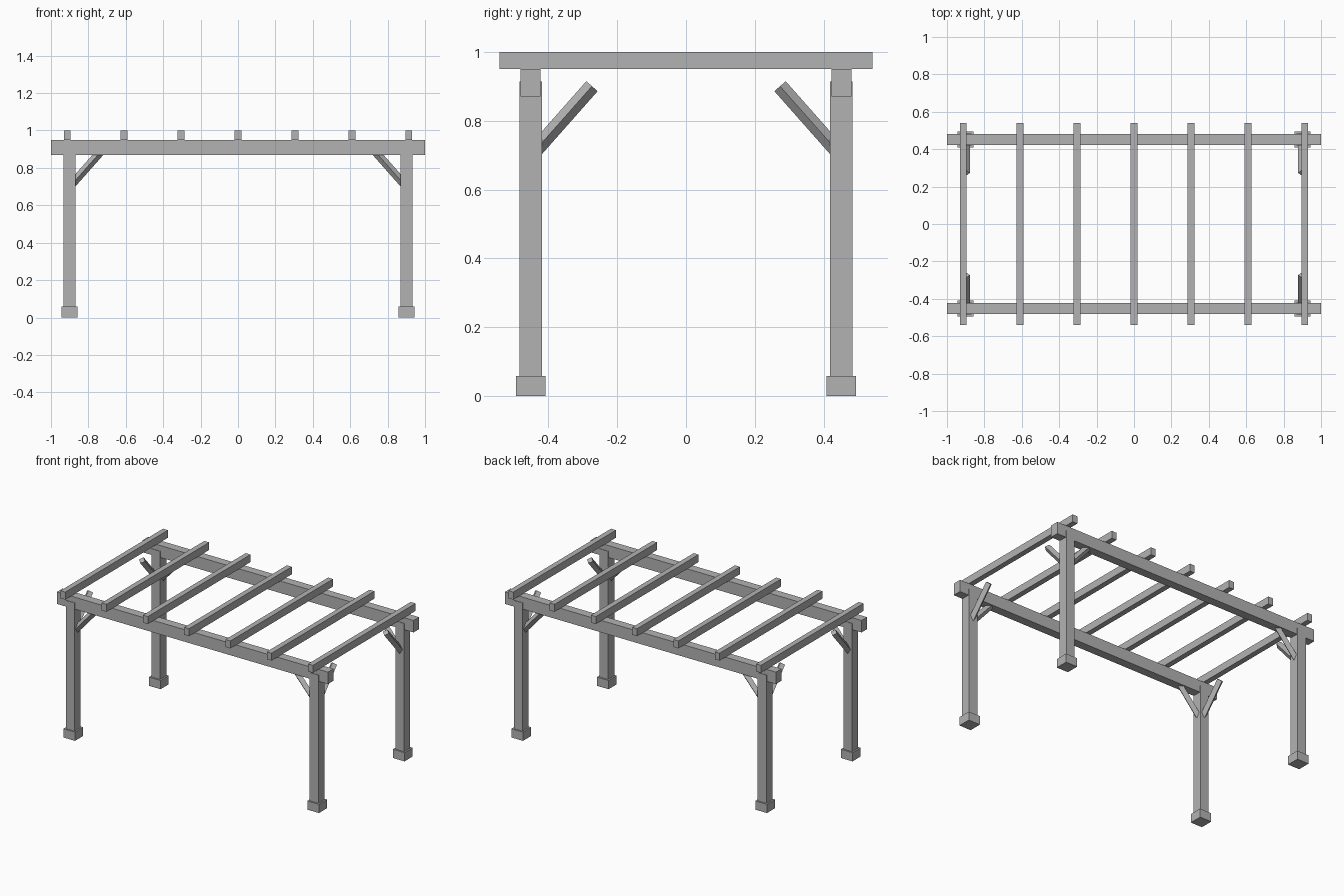
import bpy
from math import cos, sin, radians, pi
from mathutils import Matrix, Vector

cube = bpy.data.objects.get("Cube")
if cube:
    bpy.data.objects.remove(cube)

timber = bpy.data.materials.new("grey_timber")
timber.use_nodes = True
GREY = (0.45, 0.45, 0.45, 1)
timber.diffuse_color = GREY
timber.node_tree.nodes["Principled BSDF"].inputs["Base Color"].default_value = GREY


def box(name, size, centre, rotation=Matrix()):
    """Add a box of the given size, turned and placed in the mesh itself."""
    bpy.ops.mesh.primitive_cube_add(size=1)
    obj = bpy.context.object
    obj.name = name
    obj.data.transform(Matrix.Translation(centre) @ rotation @ Matrix.Diagonal((*size, 1)))
    obj.data.materials.append(timber)
    return obj


POST_X, POST_Y = 0.9, 0.451
POST_W, POST_TOP = 0.065, 0.913
BASE_W, BASE_H = 0.086, 0.058
BEAM_W, BEAM_LOW, BEAM_TOP = 0.058, 0.87, 0.95
BRACE_W, BRACE_ANGLE = 0.031, radians(48.5)
BRACE_TOP, BRACE_REACH, BRACE_LEN = 0.9, 0.178, 0.255


def brace(name, foot, inward):
    """Square bar rolled onto its edge, rising inward from a post."""
    axis = Vector((inward[0] * cos(BRACE_ANGLE), inward[1] * cos(BRACE_ANGLE), sin(BRACE_ANGLE)))
    top = Vector((foot[0] + inward[0] * BRACE_REACH, foot[1] + inward[1] * BRACE_REACH, BRACE_TOP))
    turn = axis.to_track_quat("Z", "Y").to_matrix().to_4x4() @ Matrix.Rotation(pi / 4, 4, "Z")
    box(name, (BRACE_W, BRACE_W, BRACE_LEN), top - axis * BRACE_LEN / 2, turn)


for sy, end in ((-1, "front"), (1, "back")):
    # Long beam carried by two posts
    box(f"{end}_beam", (2, BEAM_W, BEAM_TOP - BEAM_LOW),
        (0, sy * POST_Y, (BEAM_TOP + BEAM_LOW) / 2))
    for sx, side in ((-1, "right"), (1, "left")):
        x, y = sx * POST_X, sy * POST_Y
        corner = f"{end}_{side}"
        # Footing, post and its two diagonal braces
        box(f"{corner}_footing", (BASE_W, BASE_W, BASE_H), (x, y, BASE_H / 2))
        box(f"{corner}_post", (POST_W, POST_W, POST_TOP - 0.01), (x, y, (POST_TOP + 0.01) / 2))
        brace(f"{corner}_beam_brace", (x, y), (-sx, 0))
        brace(f"{corner}_side_brace", (x, y), (0, -sy))

# Rafters laid across the beams
for i in range(7):
    box(f"rafter_{i + 1}", (0.036, 1.082, 1 - BEAM_TOP),
        ((i - 3) * 0.3045, 0, (1 + BEAM_TOP) / 2))
